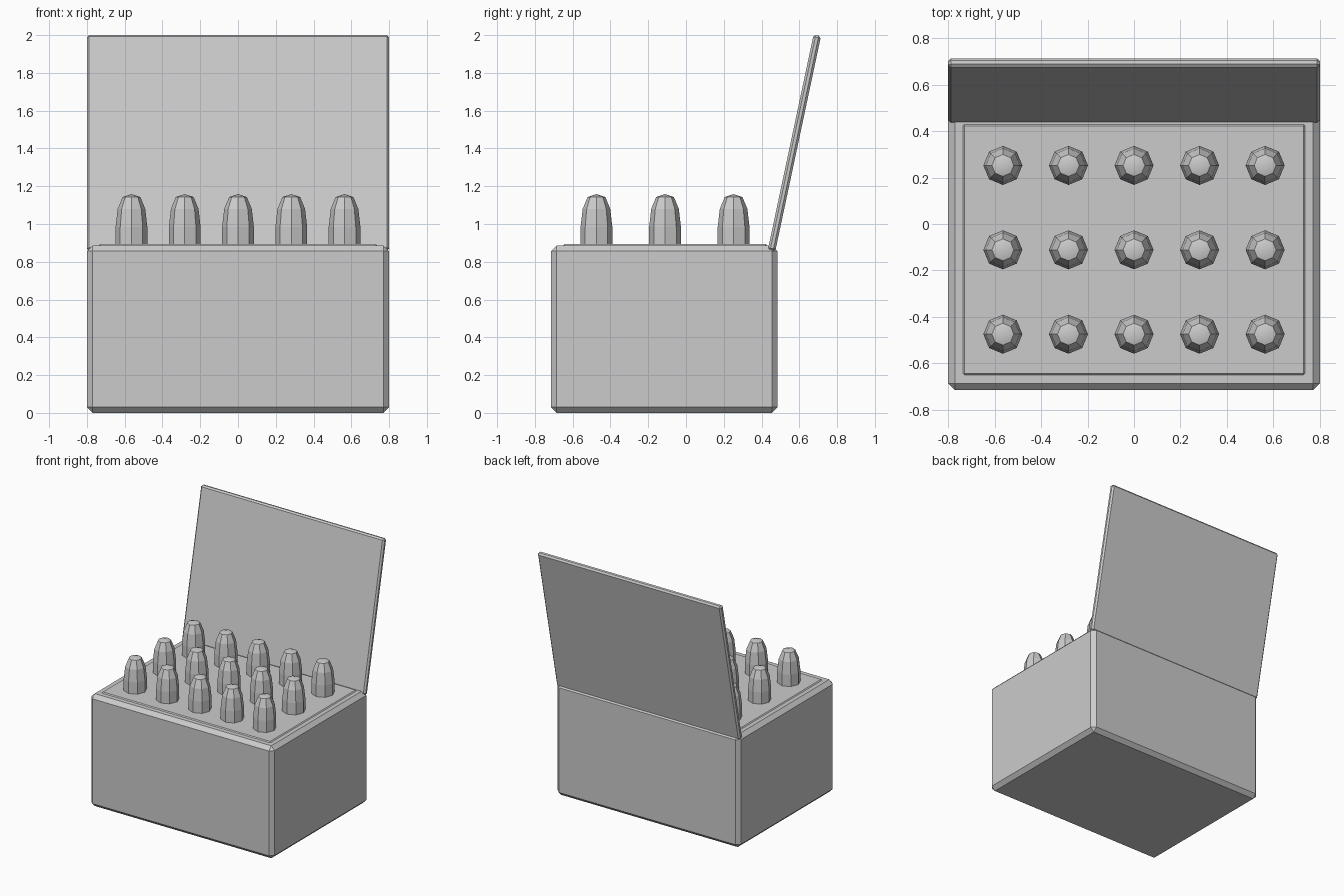
import bpy, bmesh
from math import radians, sin, cos, pi

if "Cube" in bpy.data.objects:
    bpy.data.objects.remove(bpy.data.objects["Cube"])


def box(name, size, loc, bevel, tilt=0.0):
    """Chamfered block, optionally tilted about x."""
    bm = bmesh.new()
    bmesh.ops.create_cube(bm, size=1)
    bmesh.ops.scale(bm, vec=size, verts=bm.verts)
    bmesh.ops.bevel(bm, geom=bm.edges[:], offset=bevel, segments=1,
                    profile=0.5, affect='EDGES')
    me = bpy.data.meshes.new(name)
    bm.to_mesh(me)
    bm.free()
    ob = bpy.data.objects.new(name, me)
    ob.location = loc
    ob.rotation_euler.x = tilt
    bpy.context.collection.objects.link(ob)
    return ob


def lathe(name, profile, sides):
    """Closed faceted mesh from (radius, z) rings with a shallow apex."""
    bm = bmesh.new()
    rings = [[bm.verts.new((r * cos(2 * pi * i / sides),
                            r * sin(2 * pi * i / sides), z))
              for i in range(sides)] for r, z in profile[:-1]]
    apex = bm.verts.new((0, 0, profile[-1][1]))
    bm.faces.new(rings[0][::-1])
    for i in range(sides):
        j = (i + 1) % sides
        for a, b in zip(rings, rings[1:]):
            bm.faces.new((a[i], a[j], b[j], b[i]))
        bm.faces.new((rings[-1][i], rings[-1][j], apex)).smooth = True
    me = bpy.data.meshes.new(name)
    bm.to_mesh(me)
    bm.free()
    return me


# Main case and the slightly raised tray on its top
box("case_body", (1.6, 1.2, 0.886), (0, -0.115, 0.443), 0.03)
box("tray_panel", (1.475, 1.08, 0.06), (0, -0.11, 0.863), 0.008)

# Open lid leaning back from the rear edge
box("lid", (1.6, 0.04, 1.166), (0, 0.574, 1.429), 0.012, radians(-12))

# Three rows of five faceted rounds standing in the tray
round_mesh = lathe("round", [(0.084, 0.86), (0.084, 0.985), (0.073, 1.08),
                             (0.047, 1.143), (0, 1.158)], 8)
for row in range(3):
    for col in range(5):
        ob = bpy.data.objects.new(f"round_{row}_{col}", round_mesh)
        ob.location = ((col - 2) * 0.282, -0.474 + row * 0.363, 0)
        bpy.context.collection.objects.link(ob)
